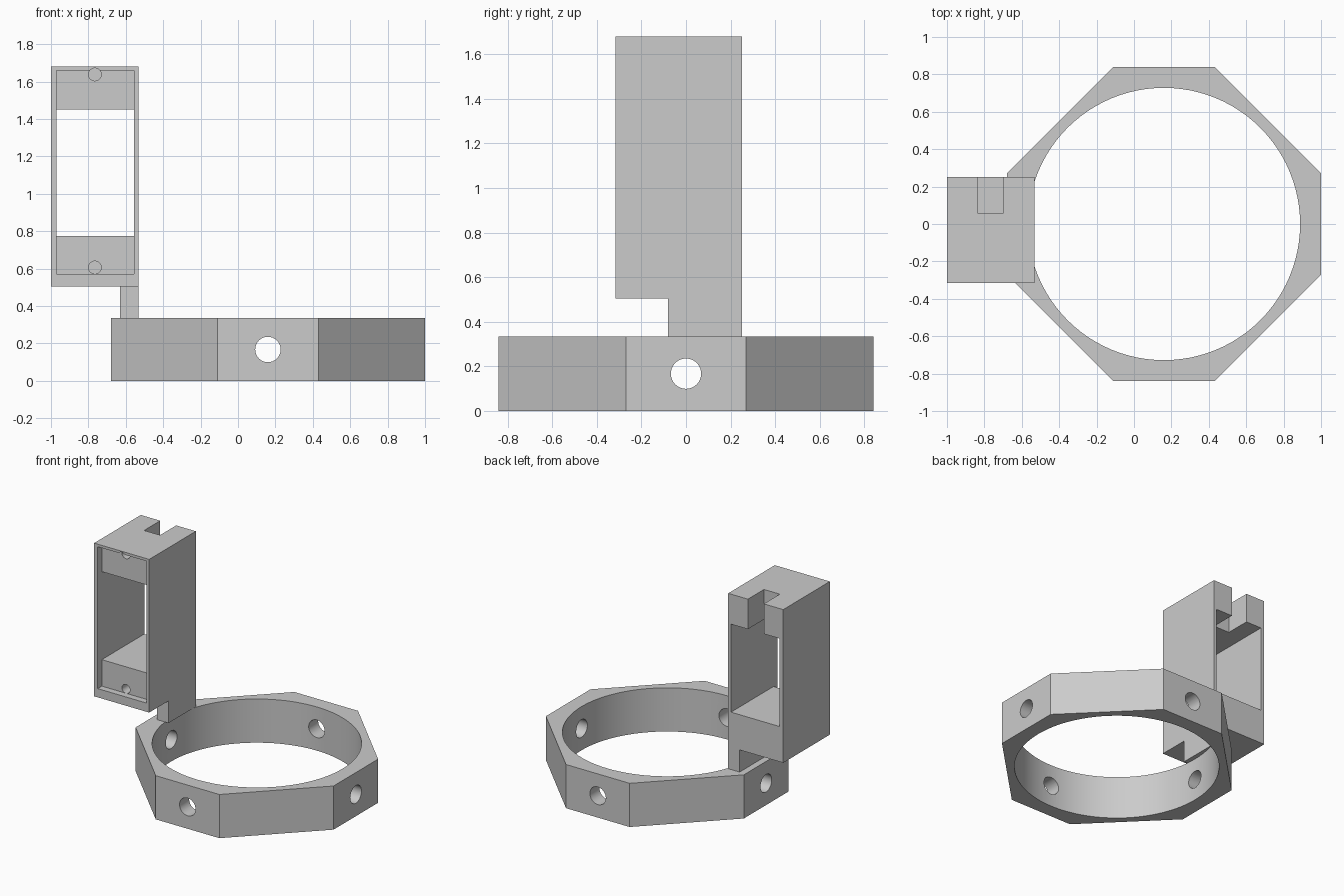
import bpy, bmesh, math
from mathutils import Matrix, Vector

cube = bpy.data.objects.get("Cube")
if cube:
    bpy.data.objects.remove(cube, do_unlink=True)

grey = bpy.data.materials.new("plain grey")
grey.use_nodes = True
colour = (0.6, 0.6, 0.6, 1)
grey.diffuse_color = colour
grey.node_tree.nodes["Principled BSDF"].inputs["Base Color"].default_value = colour


def finish(name, bm):
    bmesh.ops.recalc_face_normals(bm, faces=bm.faces)
    mesh = bpy.data.meshes.new(name)
    bm.to_mesh(mesh)
    bm.free()
    mesh.materials.append(grey)
    obj = bpy.data.objects.new(name, mesh)
    bpy.context.collection.objects.link(obj)
    return obj


def box(name, x, y, z):
    bm = bmesh.new()
    size = (x[1] - x[0], y[1] - y[0], z[1] - z[0])
    mid = Vector((sum(x) / 2, sum(y) / 2, sum(z) / 2))
    bmesh.ops.create_cube(bm, size=1, matrix=Matrix.Translation(mid) @ Matrix.Diagonal((*size, 1)))
    return finish(name, bm)


def cylinder(name, centre, radius, depth, axis="Z", sides=32):
    bm = bmesh.new()
    turn = {"X": Matrix.Rotation(math.pi / 2, 4, "Y"),
            "Y": Matrix.Rotation(math.pi / 2, 4, "X"),
            "Z": Matrix.Identity(4)}[axis]
    bmesh.ops.create_cone(bm, cap_ends=True, segments=sides, radius1=radius, radius2=radius,
                          depth=depth, matrix=Matrix.Translation(centre) @ turn)
    return finish(name, bm)


def combine(obj, tool, operation="DIFFERENCE"):
    mod = obj.modifiers.new(operation.lower(), "BOOLEAN")
    mod.operation = operation
    mod.solver = "EXACT"
    mod.object = tool
    bpy.ops.object.select_all(action="DESELECT")
    bpy.context.view_layer.objects.active = obj
    obj.select_set(True)
    bpy.ops.object.modifier_apply(modifier=mod.name)
    bpy.data.objects.remove(tool, do_unlink=True)


def smooth(obj):
    bpy.ops.object.select_all(action="DESELECT")
    bpy.context.view_layer.objects.active = obj
    obj.select_set(True)
    bpy.ops.object.shade_smooth_by_angle(angle=math.radians(30))


# Eight-sided ring with a round bore and four cross-drilled screw holes
RING_X, RING_H, APOTHEM, HALF_SIDE = 0.16, 0.335, 0.84, 0.27
bm = bmesh.new()
corners = []
for quarter in range(4):
    spin = Matrix.Rotation(quarter * math.pi / 2, 3, "Z")
    for side in (-HALF_SIDE, HALF_SIDE):
        corners.append(bm.verts.new(spin @ Vector((APOTHEM, side, 0)) + Vector((RING_X, 0, 0))))
base = bm.faces.new(corners)
top = bmesh.ops.extrude_face_region(bm, geom=[base])["geom"]
bmesh.ops.translate(bm, vec=(0, 0, RING_H), verts=[v for v in top if isinstance(v, bmesh.types.BMVert)])
ring = finish("octagonal_ring", bm)
mid = Vector((RING_X, 0, RING_H / 2))
combine(ring, cylinder("bore_cutter", mid, 0.728, 1, sides=96))
for axis in "XY":
    combine(ring, cylinder("screw_cutter", mid, 0.068, 2, axis))
smooth(ring)

# Upright housing joined to its short foot
FRONT, BACK = -0.315, 0.25
housing = box("servo_housing", (-1, -0.533), (FRONT, BACK), (0.505, 1.68))
combine(housing, box("foot", (-0.63, -0.533), (-0.08, BACK), (RING_H, 0.6)), "UNION")

# Shallow front recess, through window and rear cable slot
INNER = (-0.97, -0.557)
combine(housing, box("recess_cutter", INNER, (FRONT - 0.1, FRONT + 0.05), (0.572, 1.66)))
combine(housing, box("window_cutter", INNER, (-0.5, 0.5), (0.775, 1.45)))
combine(housing, box("slot_cutter", (-0.835, -0.7), (0.055, 0.5), (1.3, 1.8)))

# Blind mounting holes above and below the window
for z in (0.606, 1.638):
    combine(housing, cylinder("mount_cutter", Vector((-0.765, FRONT, z)), 0.034, 0.5, "Y"))
smooth(housing)
